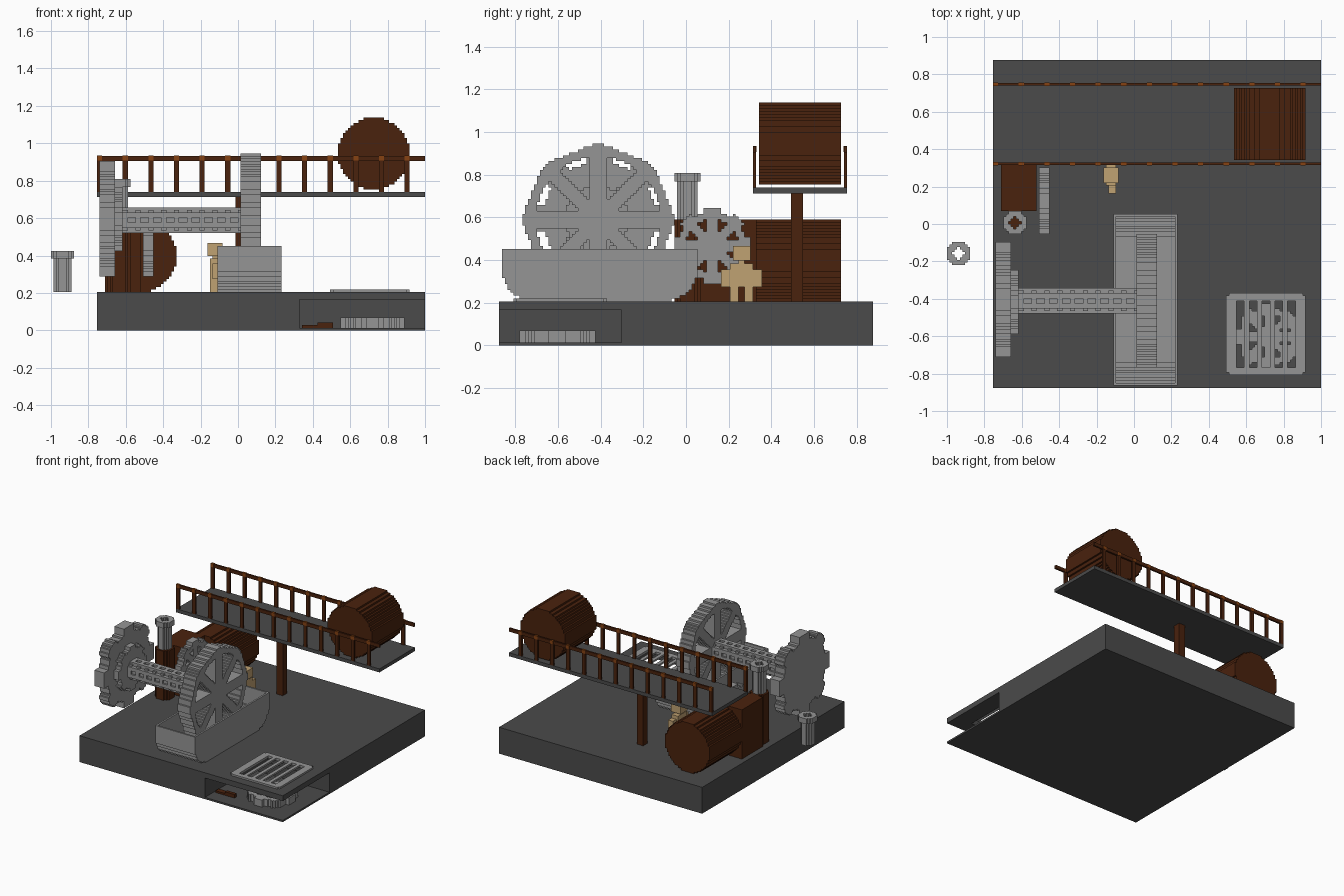
import bpy, bmesh, math
from mathutils import Matrix, Vector

if "Cube" in bpy.data.objects:
    bpy.data.objects.remove(bpy.data.objects["Cube"], do_unlink=True)

V = 2 / 146                      # size of one building block
ORIGIN = Vector((55, 64, 0))     # block coordinates of the centre


def material(name, rgb):
    m = bpy.data.materials.new(name)
    m.use_nodes = True
    m.diffuse_color = (*rgb, 1)
    m.node_tree.nodes["Principled BSDF"].inputs["Base Color"].default_value = (*rgb, 1)
    return m


STONE = material("dark stone grey", (0.070, 0.070, 0.070))
METAL = material("light metal grey", (0.30, 0.30, 0.30))
RUST = material("rust brown", (0.068, 0.016, 0.004))
ORANGE = material("rust orange", (0.24, 0.055, 0.006))
TAN = material("tan", (0.53, 0.36, 0.17))


def build(name, mat, boxes):
    """One object from boxes given as (x0, x1, y0, y1, z0, z1) in blocks."""
    bm = bmesh.new()
    for x0, x1, y0, y1, z0, z1 in boxes:
        mid = (Vector((x0 + x1, y0 + y1, z0 + z1)) / 2 - ORIGIN) * V
        size = Vector((x1 - x0, y1 - y0, z1 - z0)) * V
        bmesh.ops.create_cube(bm, size=1, matrix=Matrix.Translation(mid) @ Matrix.Diagonal((*size, 1)))
    me = bpy.data.meshes.new(name)
    bm.to_mesh(me)
    bm.free()
    me.materials.append(mat)
    ob = bpy.data.objects.new(name, me)
    bpy.context.collection.objects.link(ob)
    return ob


def disc(axis, centre, lo, hi, radius, inside):
    """Stepped disc: block runs per row, equal neighbouring rows merged."""
    ca, cb = centre
    n = int(radius) + 2
    a0, b0 = math.floor(ca) - n, math.floor(cb) - n
    done, live = [], {}
    for b in range(b0, b0 + 2 * n + 2):
        runs, start = set(), None
        for a in range(a0, a0 + 2 * n + 2):
            hit = inside(a + 0.5 - ca, b + 0.5 - cb)
            if hit and start is None:
                start = a
            elif not hit and start is not None:
                runs.add((start, a))
                start = None
        for r in list(live):
            if r not in runs:
                done.append((*r, live.pop(r), b))
        for r in runs:
            live.setdefault(r, b)
    out = []
    for p, q, s, t in done:
        out.append({"x": (lo, hi, p, q, s, t), "y": (p, q, lo, hi, s, t),
                    "z": (p, q, s, t, lo, hi)}[axis])
    return out


def ring(outer, inner=0):
    return lambda a, b: inner <= math.hypot(a, b) <= outer


def gear(outer, root, rim=0, hub=0, spoke=0):
    """Eight teeth; open between eight spokes when a rim is given."""
    def inside(a, b):
        r = math.hypot(a, b)
        off = (math.atan2(b, a) + math.pi / 8) % (math.pi / 4) - math.pi / 8
        if r > (outer if abs(off) < 0.22 else root):
            return False
        return rim == 0 or r > rim or r < hub or abs(r * math.sin(off)) < spoke
    return inside


# Base slab with an open corner chamber and a shaft in its roof
build("base", STONE, [
    (0, 79, 0, 128, 0, 15), (79, 128, 42, 128, 0, 15), (79, 128, 0, 42, 0, 1),
    (79, 95, 0, 42, 12, 15), (118, 128, 0, 42, 12, 15),
    (95, 118, 0, 8, 12, 15), (95, 118, 34, 42, 12, 15)])

# Floor grate
bars = [(91, 95, 6, 36, 15, 16), (118, 122, 6, 36, 15, 16),
        (92, 121, 5, 8, 15, 16), (92, 121, 34, 37, 15, 16)]
bars += [(98 + 5 * i, 100 + 5 * i, 8, 34, 15, 16) for i in range(4)]
build("grate", METAL, bars)

# Chamber contents
build("chamber_gear", METAL,
      disc("z", (107.5, 20), 1, 5, 13, gear(13, 11.5, 8.5, 4.5, 1.6)))
build("chamber_scrap", RUST, [(80, 87, 8, 11, 1, 2), (86, 92, 8, 10, 1, 3)])

# Trough: thin shell with rounded lower ends
insets = [9, 6, 4, 3, 2, 2, 1, 1]
shell = [(47, 72, 1 + insets[0], 68 - insets[0], 15, 16)]
for k, inset in enumerate(insets + [0]):
    z0, z1 = 15 + k, (16 + k if k < 8 else 33)
    y0, y1 = 1 + inset, 68 - inset
    wall = 1 if k > 4 else 3
    shell += [(47, 48, y0, y1, z0, z1), (71, 72, y0, y1, z0, z1),
              (48, 71, y0, y0 + wall, z0, z1), (48, 71, y1 - wall, y1, z0, z1)]
build("trough", METAL, shell)

# Wheels and their shaft
AXIS = (34, 43)
build("large_wheel", METAL, disc("x", AXIS, 56, 64, 25, gear(25.6, 24.6, 21.5, 8, 2.8)))
build("outer_gear", METAL, disc("x", (34.5, 43.5), 1, 7, 23, gear(22.8, 19.3)))
build("inner_gear", METAL, disc("x", (33.5, 43.5), 7, 10, 13, gear(12.6, 11)))
shaft = disc("x", AXIS, 7, 58, 4, ring(3.9))
for a in (-5, 3):
    for b in (-3, 1):
        shaft += [(10, 56, 34 + a, 36 + a, 43 + b, 45 + b), (10, 56, 34 + b, 36 + b, 43 + a, 45 + a)]
for x in range(10, 56, 5):
    shaft += disc("x", AXIS, x, x + 2, 5, ring(5.1))
build("shaft", METAL, shaft)
build("tank_gear", METAL, disc("x", (73, 34), 18, 22, 13, gear(13, 11.6, 9, 4.5, 1.6)))

# Tanks
build("lower_tank", RUST, disc("y", (17, 29), 88, 117, 14, ring(14)))
build("tank_housing", RUST, [(3, 17, 69, 88, 15, 43)])
build("upper_tank", RUST, disc("y", (108, 69), 89, 117, 14, ring(14)))

# Flanged pipes
for name, c, z in (("chimney_pipe", (8.5, 64.5), 43), ("loose_pipe", (-13.5, 52.5), 15)):
    build(name, METAL, disc("z", c, z, z + 13, 4, ring(3.6, 2.2))
          + disc("z", c, z + 13, z + 16, 5, ring(4.75, 2.2)))
build("chimney_base", RUST, disc("z", (8.5, 64.5), 15, 43, 5, ring(4.75)))

# Raised walkway with railings
build("walkway", STONE, [(0, 128, 87, 119, 52, 54)])
build("walkway_post", RUST, [(54, 58, 100, 104, 15, 52)])
for side, y in (("front", 87), ("back", 118)):
    posts = [(x, x + 2, y, y + 1, 54, 66) for x in range(0, 128, 10)]
    build(side + "_railing", RUST, posts + [(0, 128, y, y + 1, 66, 68)])
    e = 0.15
    build(side + "_railing_studs", ORANGE,
          [(x, x + 2, y - e, y + 1 + e, 66.2, 68 + e) for x in range(0, 128, 10)])

# Small blocky worker
worker = [(43, 49, 80, 86, 29, 34), (45, 48, 82, 84, 28, 29), (44, 48, 79, 87, 20, 28)]
for y in (76, 87):
    worker.append((45, 48, y, y + 3, 20, 26))
for y in (79, 84):
    worker.append((44, 48, y, y + 3, 15, 20))
build("worker", TAN, worker)
